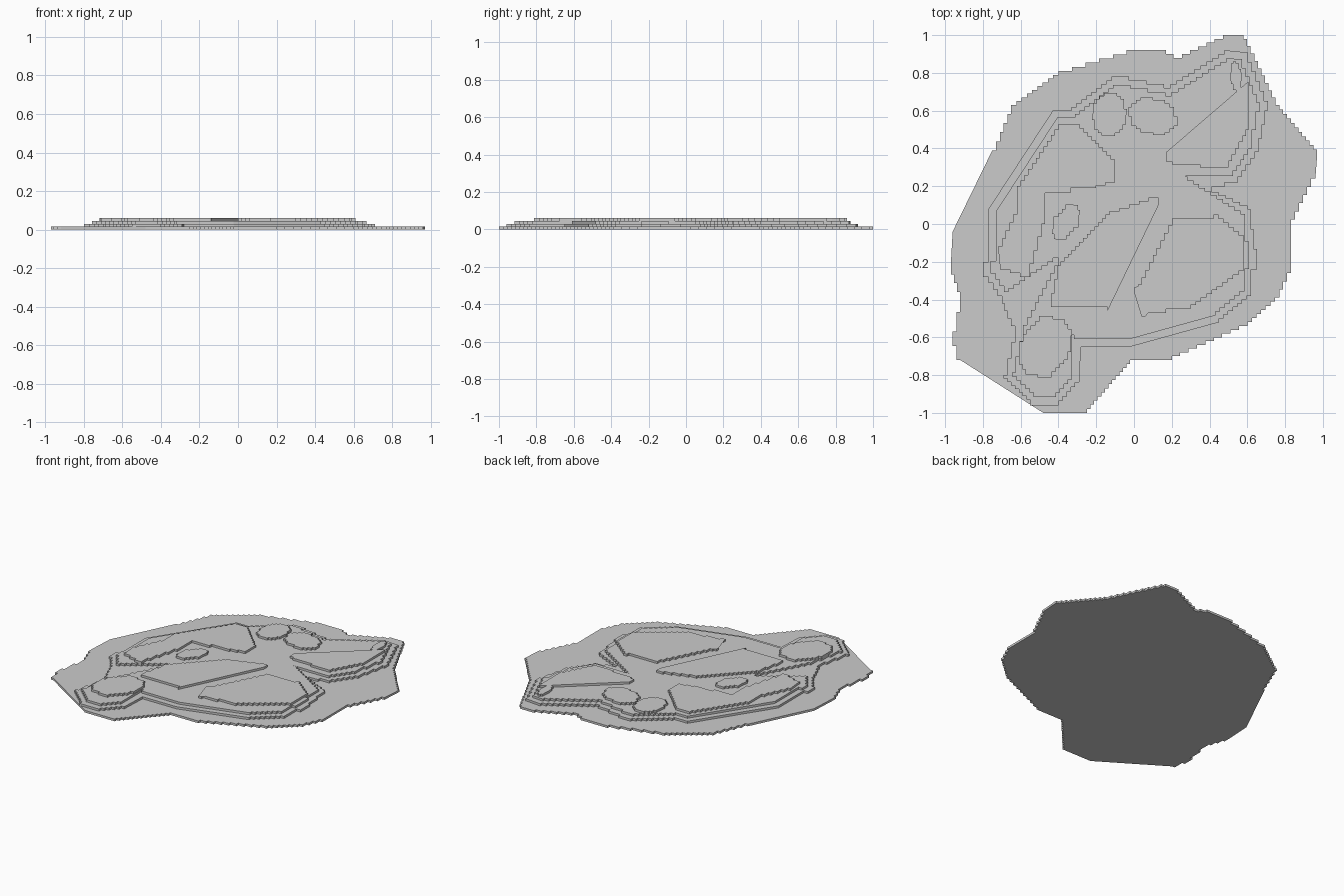
import bpy
import bmesh
from math import cos, sin, radians, tau
from mathutils import Vector

if "Cube" in bpy.data.objects:
    bpy.data.objects.remove(bpy.data.objects["Cube"], do_unlink=True)

LAYER = 0.015        # thickness of one terrace
STEP = 0.02          # size of the stair steps along a contour
LONG_EDGE = 0.45     # longer edges stay straight
SIDES = 12           # control points of an oval contour

# Single stone material
grey = bpy.data.materials.new("stone_grey")
grey.use_nodes = True
grey.diffuse_color = (0.6, 0.6, 0.6, 1)
shader = grey.node_tree.nodes["Principled BSDF"]
shader.inputs["Base Color"].default_value = grey.diffuse_color


def stepped_contour(points):
    """Turn slanted edges into small axis-aligned stairs, in metres."""
    corners = [Vector(point) / 100 for point in points]
    result = []
    for start, end in zip(corners, corners[1:] + corners[:1]):
        delta = end - start
        result.append(start)
        if delta.length > LONG_EDGE:
            continue
        count = round(min(abs(delta.x), abs(delta.y)) / STEP)
        for i in range(count):
            here = start + delta * (i / count)
            there = start + delta * ((i + 1) / count)
            result.append(Vector((there.x, here.y)))
            if i + 1 < count:
                result.append(there)
    return result


def inset_contour(points, distance):
    """Move every edge of a clockwise contour inward with mitred corners."""
    corners = [Vector(point) for point in points]
    result = []
    for index, corner in enumerate(corners):
        before = (corner - corners[index - 1]).normalized()
        after = (corners[(index + 1) % len(corners)] - corner).normalized()
        inward = Vector((before.y + after.y, -before.x - after.x))
        result.append(corner + inward * distance / (1 + before.dot(after)))
    return result


def oval_contour(x, y, long_radius, short_radius, angle):
    """Tilted ellipse around a centre."""
    turn = radians(angle)
    result = []
    for i in range(SIDES):
        along = long_radius * cos(tau * i / SIDES)
        across = short_radius * sin(tau * i / SIDES)
        result.append((x + along * cos(turn) - across * sin(turn),
                       y + along * sin(turn) + across * cos(turn)))
    return result


def terrace(name, level, points):
    """Extrude a closed contour into one flat slab at the given level."""
    bottom = level * LAYER
    bm = bmesh.new()
    outline = [bm.verts.new((p.x, p.y, bottom)) for p in stepped_contour(points)]
    face = bm.faces.new(outline)
    extruded = bmesh.ops.extrude_face_region(bm, geom=[face], use_keep_orig=True)
    top = [v for v in extruded["geom"] if isinstance(v, bmesh.types.BMVert)]
    bmesh.ops.translate(bm, verts=top, vec=(0, 0, LAYER))
    bmesh.ops.recalc_face_normals(bm, faces=bm.faces)
    mesh = bpy.data.meshes.new(name)
    bm.to_mesh(mesh)
    bm.free()
    mesh.materials.append(grey)
    slab = bpy.data.objects.new(name, mesh)
    bpy.context.collection.objects.link(slab)


# Broad ground slab
terrace("ground_slab", 0, [
    (-96, -4), (-75, 39), (-65, 63), (-40, 81), (-4, 92), (13, 92),
    (21, 88), (47, 100), (58, 98), (75, 63), (97, 37), (96, 24),
    (83, -2), (83, -26), (77, -39), (60, -54), (20, -72), (-2, -74),
    (-25, -100), (-48, -100), (-92, -72), (-96, -57), (-92, -36), (-97, -22)])

# Lower terrace
east_notch, west_notch = (41, 17), (-67, -46)
lower = [
    (-80, -20), (-77, 8), (-43, 60), (-33, 62), (-12, 78), (16, 72),
    (48, 92), (58, 91), (71, 60), (66, 38), (55, 22), east_notch,
    (60, 8), (65, -24), (62, -38), (45, -52), (-2, -65), (-28, -63),
    (-29, -84), (-40, -96), (-55, -93), (-69, -80), (-63, -54),
    west_notch, (-70, -38), (-77, -28)]
terrace("lower_terrace", 1, lower)

# Middle terrace: the lower one inset, with two deeper valleys
middle = inset_contour(lower, 4)
middle[lower.index(east_notch)] = (22, 27)
middle[lower.index(west_notch)] = (-40, -18)
terrace("middle_terrace", 2, middle)

# Irregular plateaus on top
terrace("northwest_plateau", 3, [
    (-72, -12), (-64, 5), (-62, 20), (-40, 53), (-31, 53), (-10, 32),
    (-10, 22), (-20, 19), (-47, 14), (-47, 0), (-55, -28), (-71, -22)])
terrace("northeast_plateau", 3, [
    (17, 38), (60, 75), (61, 50), (50, 30), (20, 33)])
terrace("central_ridge", 3, [
    (13, 14), (-13, 5), (-39, -22), (-44, -44), (-14, -46), (13, 10)])
terrace("southeast_plateau", 3, [
    (0, -36), (20, 3), (42, 5), (58, -8), (58, -25), (30, -45),
    (4, -49), (20, -29)])

# Oval plateaus and knolls on top
terrace("southwest_plateau", 3, oval_contour(-47, -65, 18, 12, 55))
terrace("west_knoll", 3, oval_contour(-36, 1, 11, 5, 55))
terrace("north_plateau", 3, oval_contour(-13, 58, 12, 9, 70))
terrace("north_knoll", 3, oval_contour(10, 57, 13, 10, 0))
terrace("northeast_knoll", 3, oval_contour(54, 78, 8, 3, 90))
